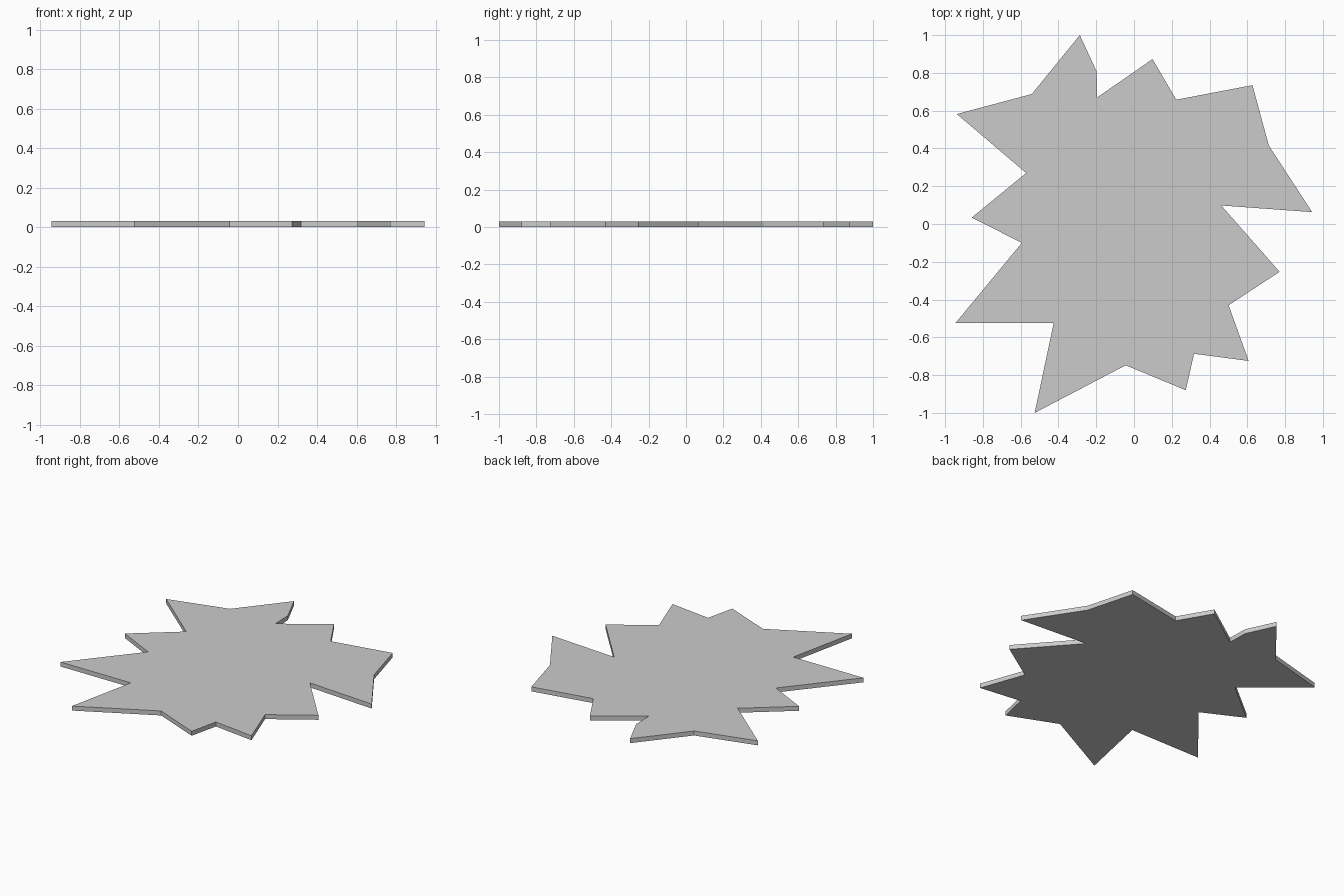
import bpy, bmesh
from mathutils import Vector

if "Cube" in bpy.data.objects:
    bpy.data.objects.remove(bpy.data.objects["Cube"])

THICKNESS = 0.03

# Jagged burst outline, clockwise from the top spike
OUTLINE = [
    (-0.287, 1.0), (-0.198, 0.808), (-0.195, 0.67), (0.098, 0.873),
    (0.224, 0.658), (0.627, 0.735), (0.714, 0.415), (0.943, 0.063),
    (0.462, 0.098), (0.771, -0.253), (0.501, -0.43), (0.607, -0.725),
    (0.318, -0.687), (0.274, -0.88), (-0.044, -0.748), (-0.526, -1.0),
    (-0.425, -0.523), (-0.944, -0.523), (-0.594, -0.1), (-0.859, 0.034),
    (-0.571, 0.27), (-0.938, 0.582), (-0.541, 0.688),
]


def extruded_plate(name, outline, height):
    bm = bmesh.new()
    base = bm.faces.new([bm.verts.new((x, y, 0)) for x, y in outline])
    top = bmesh.ops.extrude_face_region(bm, geom=[base], use_keep_orig=True)
    verts = [g for g in top["geom"] if isinstance(g, bmesh.types.BMVert)]
    bmesh.ops.translate(bm, verts=verts, vec=Vector((0, 0, height)))
    bmesh.ops.recalc_face_normals(bm, faces=bm.faces)
    mesh = bpy.data.meshes.new(name)
    bm.to_mesh(mesh)
    bm.free()
    obj = bpy.data.objects.new(name, mesh)
    bpy.context.collection.objects.link(obj)
    return obj


# Flat starburst plate
extruded_plate("starburst_plate", OUTLINE, THICKNESS)
